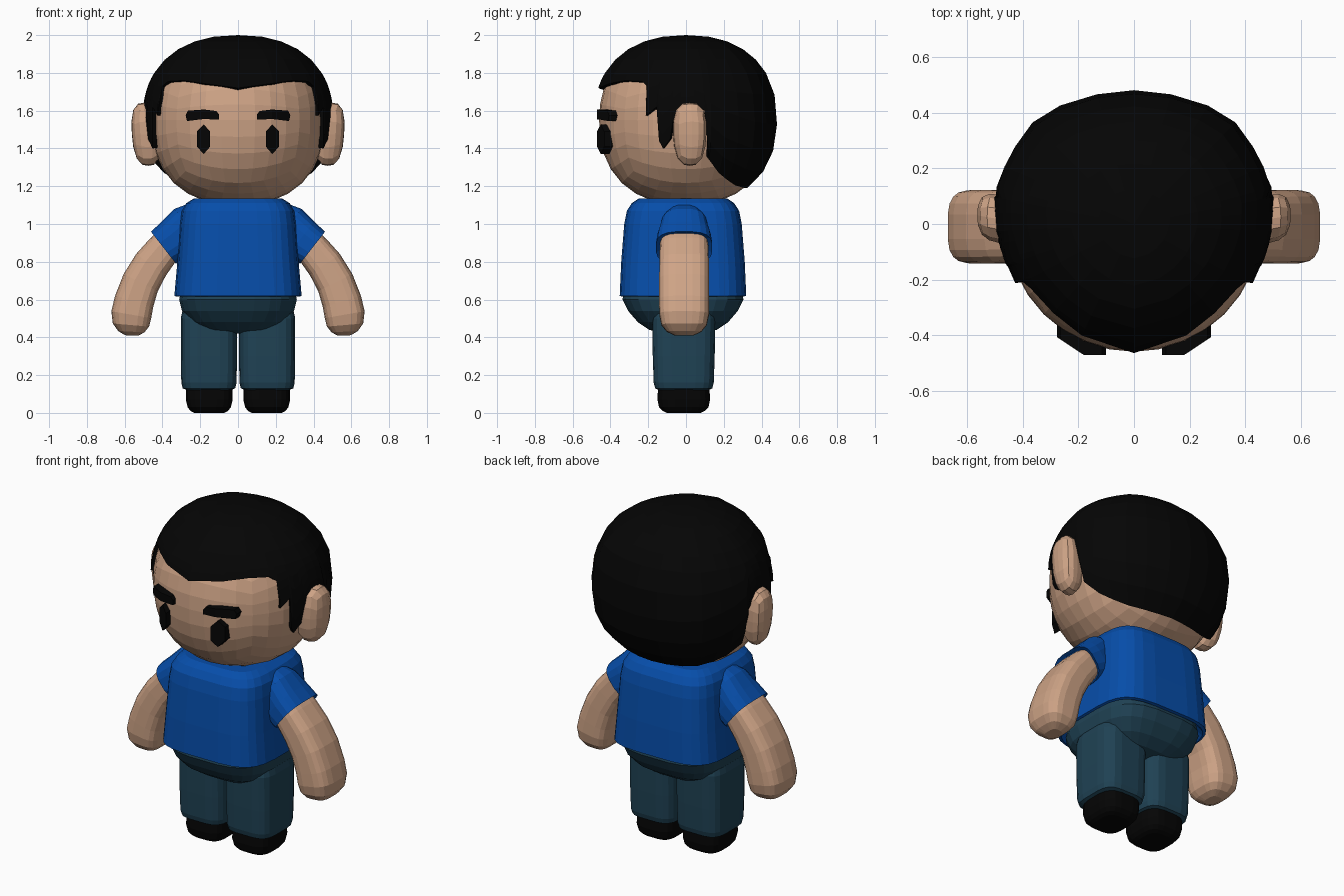
import bpy, bmesh, math
from mathutils import Vector

if "Cube" in bpy.data.objects:
    bpy.data.objects.remove(bpy.data.objects["Cube"])


def material(name, rgb):
    m = bpy.data.materials.new(name)
    m.diffuse_color = (*rgb, 1)
    m.use_nodes = True
    m.node_tree.nodes["Principled BSDF"].inputs["Base Color"].default_value = m.diffuse_color
    return m


SKIN = material("skin", (0.62, 0.37, 0.24))
SHIRT = material("shirt_blue", (0.002, 0.075, 0.40))
PANTS = material("pants_teal", (0.014, 0.055, 0.09))
BLACK = material("black", (0.0015, 0.0015, 0.0015))


def finish(name, bm, mat, mirror=False):
    bmesh.ops.recalc_face_normals(bm, faces=bm.faces)
    me = bpy.data.meshes.new(name)
    bm.to_mesh(me)
    bm.free()
    me.materials.append(mat)
    ob = bpy.data.objects.new(name, me)
    bpy.context.collection.objects.link(ob)
    if mirror:
        mod = ob.modifiers.new("mirror", 'MIRROR')
        mod.use_mirror_merge = False
    return ob


def spow(v, e):
    return math.copysign(abs(v) ** e, v)


def bridge(bm, rings):
    for a, b in zip(rings, rings[1:]):
        for i in range(len(a)):
            j = (i + 1) % len(a)
            bm.faces.new((a[i], a[j], b[j], b[i]))


def loft(name, rings, mat, n=20, p=4, mirror=False):
    """Rings of (centre, half width, half depth, tilt in degrees); rounded-box sections."""
    bm = bmesh.new()
    loops = []
    for c, hx, hy, tilt in rings:
        t = math.radians(tilt)
        u = Vector((math.cos(t), 0, math.sin(t)))
        loop = []
        for i in range(n):
            a = 2 * math.pi * (i + 0.5) / n
            loop.append(bm.verts.new(Vector(c) + u * hx * spow(math.cos(a), 2 / p)
                                     + Vector((0, hy * spow(math.sin(a), 2 / p), 0))))
        loops.append(loop)
    bridge(bm, loops)
    bm.faces.new(loops[0])
    bm.faces.new(loops[-1])
    return finish(name, bm, mat, mirror)


def upright(name, rows, mat, x=0.0, y=0.0, **kw):
    """Rows of (z, half width, half depth)."""
    return loft(name, [((x, y, z), hx, hy, 0) for z, hx, hy in rows], mat, **kw)


def quad_ball(cuts, shape):
    bm = bmesh.new()
    bmesh.ops.create_cube(bm, size=2)
    bmesh.ops.subdivide_edges(bm, edges=bm.edges[:], cuts=cuts, use_grid_fill=True)
    for v in bm.verts:
        d = Vector([math.tan(c * math.pi / 4) for c in v.co]).normalized()
        v.co = shape(d)
    return bm


# Head: round in plan, slightly boxy in profile
ZC, P = 1.55, 2.3


def head_shape(d):
    k = (math.hypot(d.x, d.y) ** P + abs(d.z) ** P) ** (-1 / P)
    return Vector((d.x * k * 0.46, d.y * k * 0.46, ZC + d.z * k * (0.42 if d.z > 0 else 0.45)))


finish("head", quad_ball(7, head_shape), SKIN)


# Ears: rounded blocks, wider toward the top and swept slightly back
def ear_shape(d):
    k = sum(abs(c) ** 2.7 for c in d) ** (-1 / 2.7)
    x, y, z = d * k
    return Vector((0.487 + 0.075 * x + 0.012 * z,
                   0.02 + y * (0.086 + 0.008 * z) + 0.012 * x, 1.475 + 0.167 * z))


finish("ear", quad_ball(3, ear_shape), SKIN, mirror=True)

# Hair: shell whose lower edge follows fringe, sideburn, ear gap and nape
# (angle from the right side, radius, lower edge height)
HAIRLINE = [(-90, .488, 1.72), (-65, .475, 1.745), (-48, .47, 1.76), (-32, .474, 1.755),
            (-27.5, .478, 1.73), (-26.5, .478, 1.575), (-19, .482, 1.62), (-17.5, .484, 1.44),
            (-15, .486, 1.40), (-10, .49, 1.45), (-8, .492, 1.55), (-3, .50, 1.63),
            (5, .507, 1.64), (11, .513, 1.60), (15, .513, 1.34), (24, .511, 1.27),
            (33, .511, 1.235), (45, .517, 1.205), (58, .503, 1.195), (74, .486, 1.19),
            (90, .482, 1.19)]
columns = HAIRLINE + [(180 - a, r, z) for a, r, z in HAIRLINE[-2:0:-1]]


def height_to_phi(z):
    return math.asin(spow((z - ZC) / 0.45, P / 2))


bm = bmesh.new()
crown = bm.verts.new((0, 0, 2.0))
mid = height_to_phi(1.80)
hair_rows = []
for k in range(1, 11):
    row = []
    for ang, r, zlow in columns:
        if k <= 5:
            phi = math.pi / 2 + (mid - math.pi / 2) * k / 5
        else:
            phi = mid + (height_to_phi(zlow) - mid) * (k - 5) / 5
        s = math.cos(phi) ** (2 / P) * r
        a = math.radians(ang)
        row.append(bm.verts.new((s * math.cos(a), s * math.sin(a),
                                 ZC + 0.45 * spow(math.sin(phi), 2 / P))))
    hair_rows.append(row)
bridge(bm, hair_rows)
top = hair_rows[0]
for i in range(len(top)):
    bm.faces.new((crown, top[i], top[(i + 1) % len(top)]))
hair = finish("hair", bm, BLACK)
solid = hair.modifiers.new("thickness", 'SOLIDIFY')
solid.thickness = 0.045
solid.offset = -1


# Eyes and eyebrows: outlines in x/z, wrapped back along the face
def face_piece(name, outline, front, depth):
    bm = bmesh.new()
    a = [bm.verts.new((x, front(x), z)) for x, z in outline]
    b = [bm.verts.new((x, front(x) + depth, z)) for x, z in outline]
    bridge(bm, [a, b])
    bm.faces.new(a)
    bm.faces.new(b)
    bmesh.ops.triangulate(bm, faces=[f for f in bm.faces if len(f.verts) > 4])
    finish(name, bm, BLACK, mirror=True)


face_piece("eye", [(.182, 1.527), (.217, 1.49), (.217, 1.41), (.182, 1.37), (.147, 1.41), (.147, 1.49)],
           lambda x: -0.471 + (x - 0.147) * 0.55, 0.045)
face_piece("eyebrow", [(.10, 1.552), (.18, 1.556), (.27, 1.545), (.277, 1.575),
                       (.265, 1.60), (.18, 1.606), (.115, 1.598), (.10, 1.58)],
           lambda x: -0.472 + max(0, x - 0.18) * 0.66, 0.05)

# Shirt body
upright("shirt", [(.66, .29, .29), (.615, .325, .32), (.62, .338, .336), (.80, .322, .328),
                  (1.0, .308, .312), (1.07, .298, .298), (1.11, .275, .272), (1.135, .235, .235)],
        SHIRT, y=-0.016, n=28)

# Sleeves, cut square to the arm
loft("sleeve", [((.20, -.01, 1.015), .115, .09, 52), ((.255, -.01, .977), .132, .122, 52),
                ((.33, -.01, .92), .119, .142, 52), ((.395, -.01, .875), .108, .15, 52),
                ((.385, -.01, .883), .09, .125, 52)], SHIRT, p=3, mirror=True)

# Arms, bending downward to rounded hands
loft("arm", [((.31, -.01, .95), .085, .12, 48), ((.395, -.01, .865), .092, .129, 44),
             ((.46, -.01, .785), .098, .132, 36), ((.515, -.01, .69), .102, .133, 27),
             ((.55, -.01, .59), .106, .133, 17), ((.565, -.01, .52), .108, .132, 10),
             ((.567, -.01, .465), .097, .12, 5), ((.565, -.01, .43), .07, .092, 3),
             ((.563, -.01, .41), .035, .05, 2)], SKIN, p=3.4, mirror=True)

# Trousers: bowl-shaped seat and two legs
upright("trouser_seat", [(.66, .30, .31), (.60, .313, .322), (.54, .298, .292), (.48, .25, .24),
                         (.44, .19, .18), (.42, .11, .10)], PANTS, y=-0.016, n=24, p=3.2)
upright("trouser_leg", [(.57, .135, .15), (.50, .15, .168), (.30, .15, .165), (.16, .147, .16),
                        (.13, .14, .152), (.12, .115, .13)],
        PANTS, x=.154, y=-.012, mirror=True)

# Shoes
upright("shoe", [(.15, .115, .125), (.12, .125, .138), (.07, .125, .14), (.03, .115, .132),
                 (.01, .10, .112), (0, .08, .09)], BLACK, x=.152, y=-.012, p=3.4, mirror=True)
